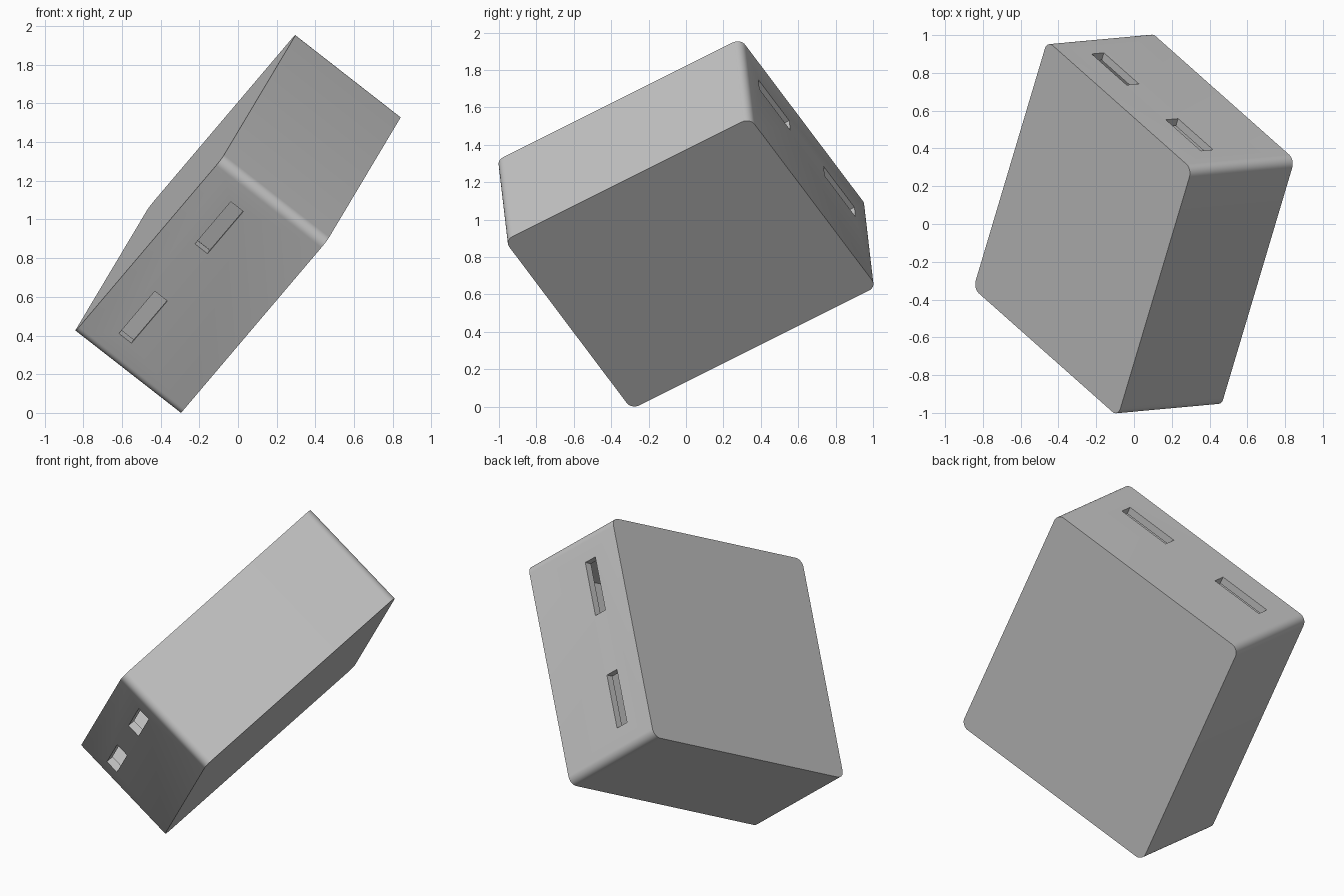
import bpy, bmesh, math
from mathutils import Matrix, Vector

old = bpy.data.objects.get("Cube")
if old:
    bpy.data.objects.remove(old, do_unlink=True)

# Case dimensions: half depth, half length, half width
A, B, C = 0.346, 0.759, 0.682
RADIUS, WALL, LID = 0.05, 0.045, 0.045

# Tilted pose of the whole case
u = Vector((0.786, 0.072, -0.613)).normalized()
v = Vector((-0.254, -0.864, -0.435))
v = (v - u * v.dot(u)).normalized()
w = u.cross(v)
pose = Matrix((u, v, w)).transposed().to_4x4()
pose.translation = (0, 0, 0.977)

grey = bpy.data.materials.new("light_grey")
grey.use_nodes = True
grey.diffuse_color = (0.55, 0.55, 0.55, 1)
grey.node_tree.nodes["Principled BSDF"].inputs["Base Color"].default_value = (0.55, 0.55, 0.55, 1)


def block(name, low, high, radius=0):
    """Box between two corners, with its depth-wise edges rounded."""
    low, high = Vector(low), Vector(high)
    bm = bmesh.new()
    bmesh.ops.create_cube(bm, size=1)
    for vert in bm.verts:
        vert.co = [(low[i] + high[i]) / 2 + vert.co[i] * (high[i] - low[i]) for i in range(3)]
    if radius:
        edges = [e for e in bm.edges if abs(e.verts[0].co.x - e.verts[1].co.x) > 1e-4]
        bmesh.ops.bevel(bm, geom=edges, offset=radius, segments=8, profile=0.5, affect='EDGES')
    mesh = bpy.data.meshes.new(name)
    bm.to_mesh(mesh)
    bm.free()
    mesh.materials.append(grey)
    obj = bpy.data.objects.new(name, mesh)
    bpy.context.collection.objects.link(obj)
    obj.matrix_world = pose
    return obj


# Case body and lid
seam = -A + LID
body = block("case_body", (seam, -B, -C), (A, B, C), RADIUS)
lid = block("lid", (-A, -B, -C), (seam, B, C), RADIUS)

# Hollow interior and two slots running through both end walls
cutters = [block("cavity_cutter", (seam - 0.1, -B + WALL, -C + WALL), (A - WALL, B - WALL, C - WALL))]
for side in (-1, 1):
    t = side * 0.35
    cutters.append(block("slot_cutter", (-0.166, -B - 0.1, t - 0.165), (-0.084, B + 0.1, t + 0.165)))
for cutter in cutters:
    cutter.hide_render = True
    mod = body.modifiers.new("cut", 'BOOLEAN')
    mod.operation, mod.solver, mod.object = 'DIFFERENCE', 'EXACT', cutter

# Bake the cuts and drop the cutters
bpy.context.view_layer.update()
cut_mesh = bpy.data.meshes.new_from_object(body.evaluated_get(bpy.context.evaluated_depsgraph_get()))
body.modifiers.clear()
body.data = cut_mesh
for cutter in cutters:
    bpy.data.objects.remove(cutter, do_unlink=True)

# Smooth rounded corners, crisp edges
bpy.ops.object.select_all(action='DESELECT')
for obj in (body, lid):
    obj.select_set(True)
bpy.context.view_layer.objects.active = body
bpy.ops.object.shade_smooth_by_angle(angle=math.radians(30))
